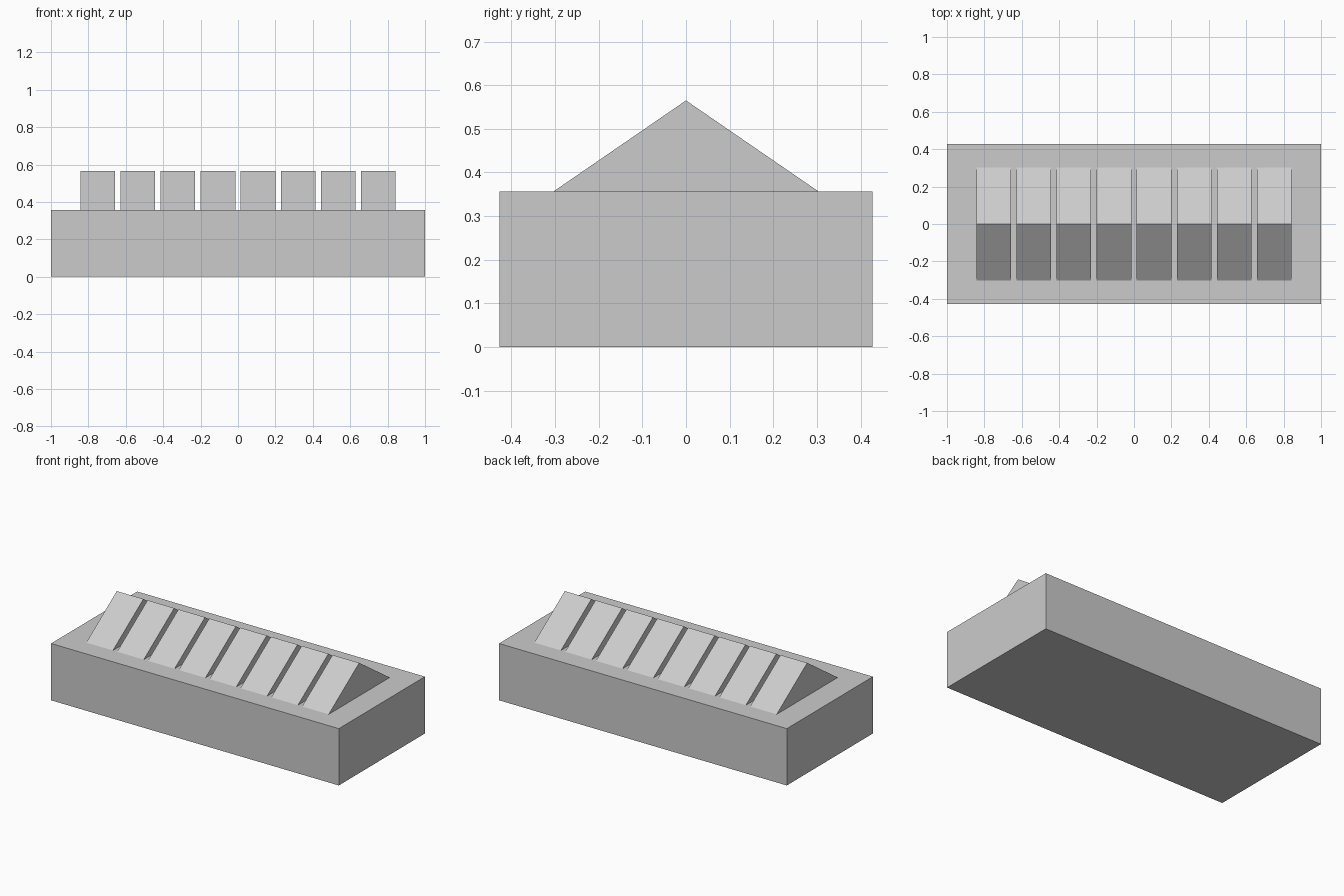
import bpy
import bmesh

cube = bpy.data.objects.get("Cube")
if cube:
    bpy.data.objects.remove(cube, do_unlink=True)

# Single plain grey
grey = bpy.data.materials.new("plain_grey")
grey.use_nodes = True
colour = (0.6, 0.6, 0.6, 1)
grey.diffuse_color = colour
grey.node_tree.nodes["Principled BSDF"].inputs["Base Color"].default_value = colour

LENGTH, DEPTH, HEIGHT = 2.0, 0.855, 0.357
APEX, HALF_SPAN = 0.565, 0.303
COUNT, PITCH, WIDTH = 8, 1.5 / 7, 0.185


def extrude_profile(name, profile, width, x):
    """Extrude a (y, z) outline along x, centred on x."""
    bm = bmesh.new()
    face = bm.faces.new([bm.verts.new((-width / 2, y, z)) for y, z in profile])
    result = bmesh.ops.extrude_face_region(bm, geom=[face])
    verts = [g for g in result["geom"] if isinstance(g, bmesh.types.BMVert)]
    bmesh.ops.translate(bm, verts=verts, vec=(width, 0, 0))
    bmesh.ops.recalc_face_normals(bm, faces=bm.faces)
    mesh = bpy.data.meshes.new(name)
    bm.to_mesh(mesh)
    bm.free()
    mesh.materials.append(grey)
    obj = bpy.data.objects.new(name, mesh)
    obj.location.x = x
    bpy.context.collection.objects.link(obj)
    return obj


# Rectangular base block
d = DEPTH / 2
extrude_profile("base_block", [(-d, 0), (d, 0), (d, HEIGHT), (-d, HEIGHT)], LENGTH, 0)

# Row of gabled ridge segments on top
gable = [(-HALF_SPAN, HEIGHT), (HALF_SPAN, HEIGHT), (0, APEX)]
for i in range(COUNT):
    extrude_profile(f"ridge_segment_{i + 1}", gable, WIDTH, (i - (COUNT - 1) / 2) * PITCH)
